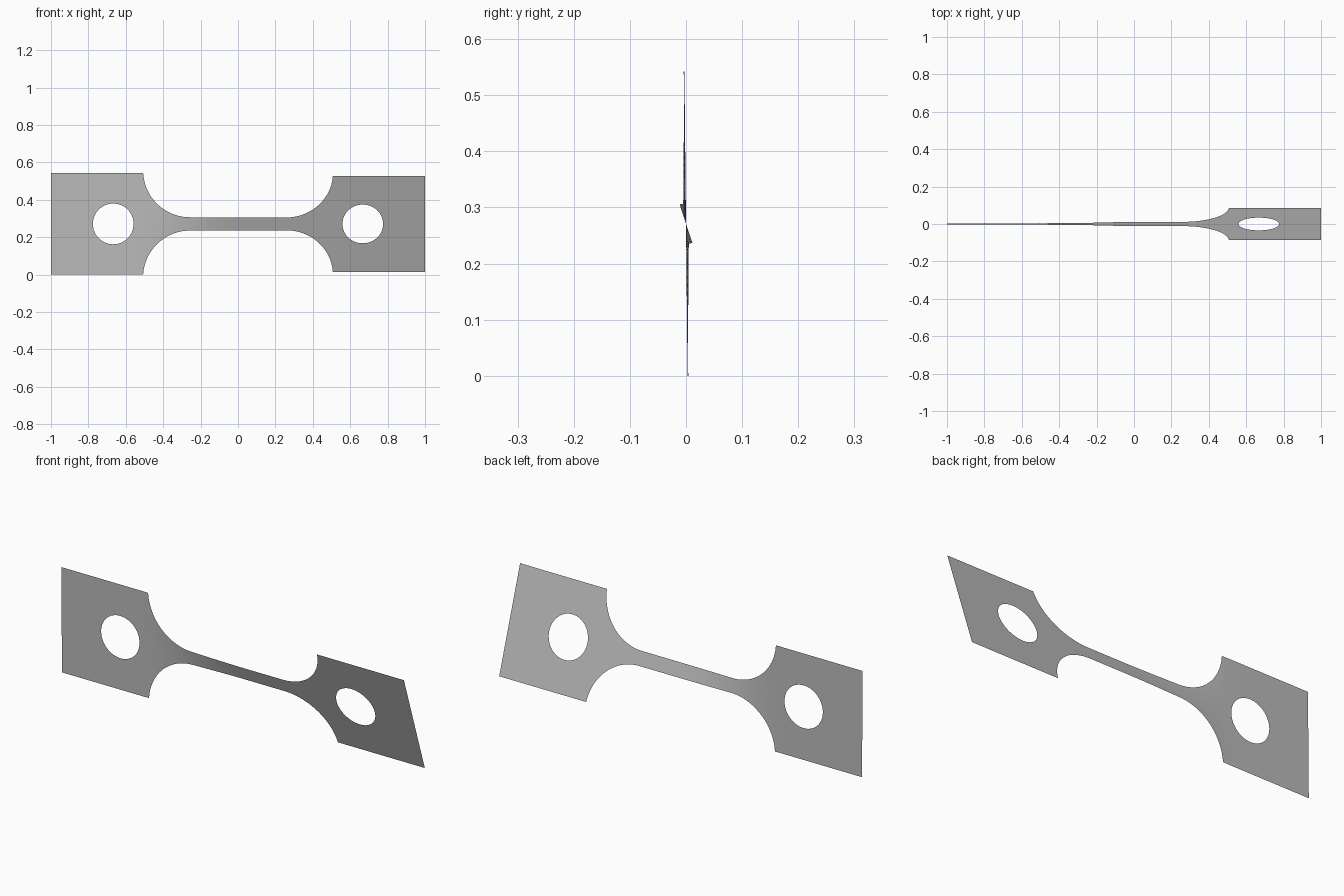
import bpy, bmesh, math
from mathutils import Vector

cube = bpy.data.objects.get("Cube")
if cube:
    bpy.data.objects.remove(cube, do_unlink=True)

HALF = 0.271      # half height of the grip ends
NECK = 0.036      # half height of the gauge
EDGE = 0.507      # inner edge of the grips
R = 0.25          # fillet radius
HOLE_X, HOLE_R = 0.667, 0.109
N = 14            # divisions along each grip side

metal = bpy.data.materials.new("grey metal")
metal.use_nodes = True
colour = (0.5, 0.5, 0.5, 1)
metal.diffuse_color = colour
metal.node_tree.nodes["Principled BSDF"].inputs["Base Color"].default_value = colour


def twist(x):
    """Twist angle about the long axis at station x."""
    t = min(max((x + 0.55) / 0.6, 0), 1)
    return math.radians(0.6 + 17.6 * t * t * (3 - 2 * t))


bm = bmesh.new()


def strip(rows_a, rows_b):
    """Quads between two rows of flat (x, h) points."""
    for i in range(len(rows_a) - 1):
        quad = (rows_a[i], rows_b[i], rows_b[i + 1], rows_a[i + 1])
        bm.faces.new([bm.verts.new((x, 0, h)) for x, h in quad])


def column(x, half):
    return [(x, half * (2 * i / N - 1)) for i in range(N + 1)]


# Gauge and fillets: stations along x with their half heights
end = math.asin((NECK + R - HALF) / R)
fillet = []
for i in range(25):
    a = math.pi / 2 + (end - math.pi / 2) * i / 24
    fillet.append((EDGE - R * math.cos(end) + R * math.cos(a), NECK + R - R * math.sin(a)))
start = fillet[0][0]
gauge = [(start * (i / 12 - 1), NECK) for i in range(1, 24)]
stations = [(-x, h) for x, h in reversed(fillet)] + gauge + fillet
for a, b in zip(stations, stations[1:]):
    strip(column(*a), column(*b))

# Grip ends: rectangle bridged to its round hole
corners = [(EDGE, -HALF), (1, -HALF), (1, HALF), (EDGE, HALF)]
rim = []
for k in range(4):
    p, q = Vector(corners[k]), Vector(corners[(k + 1) % 4])
    rim += [p.lerp(q, i / N) for i in range(N)]
rim.append(rim[0])
centre = Vector((HOLE_X, 0))
hole = [centre + (p - centre).normalized() * HOLE_R for p in rim]
middle = [p.lerp(q, 0.5) for p, q in zip(rim, hole)]
for side in (1, -1):
    loops = [[(side * p.x, p.y) for p in loop][::side] for loop in (hole, middle, rim)]
    strip(loops[0], loops[1])
    strip(loops[1], loops[2])

# Weld, twist and lift onto the ground
bmesh.ops.remove_doubles(bm, verts=bm.verts, dist=0.0005)
bmesh.ops.recalc_face_normals(bm, faces=bm.faces)
for v in bm.verts:
    a, h = twist(v.co.x), v.co.z
    v.co.y = -h * math.sin(a)
    v.co.z = HALF + h * math.cos(a)

mesh = bpy.data.meshes.new("twisted_plate")
bm.to_mesh(mesh)
bm.free()
plate = bpy.data.objects.new("twisted_plate", mesh)
bpy.context.collection.objects.link(plate)
mesh.materials.append(metal)
bpy.context.view_layer.objects.active = plate
plate.select_set(True)
bpy.ops.object.shade_smooth_by_angle()
